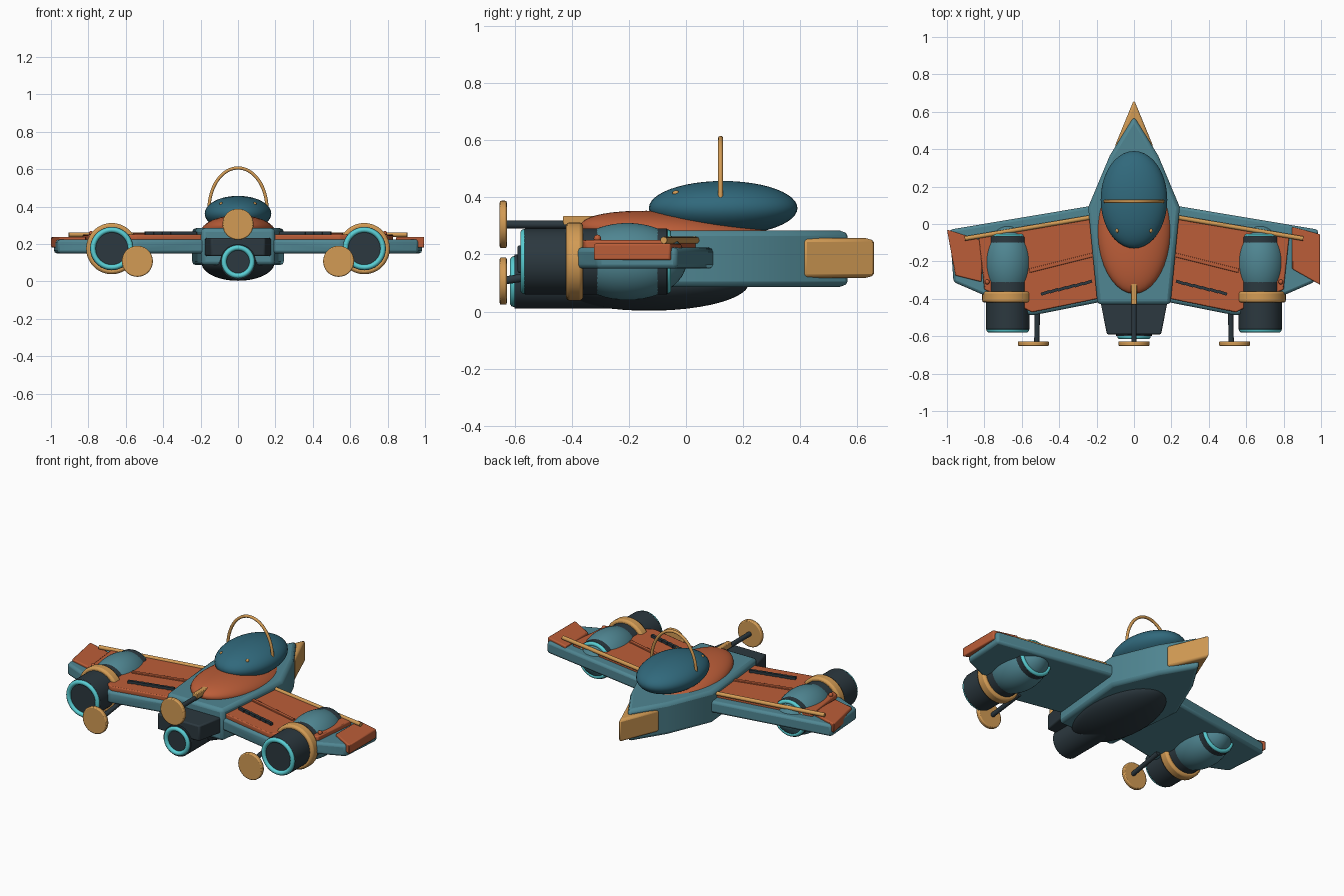
import bpy, bmesh, math
from mathutils import Vector

if "Cube" in bpy.data.objects:
    bpy.data.objects.remove(bpy.data.objects["Cube"])

def mat(name, r, g, b):
    m = bpy.data.materials.new(name)
    m.diffuse_color = (r, g, b, 1)
    m.use_nodes = True
    m.node_tree.nodes["Principled BSDF"].inputs["Base Color"].default_value = m.diffuse_color
    return m

TEAL = mat("teal", 0.08, 0.24, 0.29)
GLASS = mat("deep_teal", 0.03, 0.14, 0.20)
ORANGE = mat("orange", 0.50, 0.11, 0.04)
GOLD = mat("gold", 0.65, 0.33, 0.09)
DARK = mat("dark", 0.025, 0.04, 0.05)
CYAN = mat("cyan", 0.10, 0.62, 0.66)

def finish(ob, name, m, smooth=True):
    ob.name = name
    ob.data.materials.append(m)
    if smooth:
        bpy.ops.object.select_all(action='DESELECT')
        ob.select_set(True)
        bpy.context.view_layer.objects.active = ob
        bpy.ops.object.shade_smooth_by_angle(angle=math.radians(40))
    return ob

def prism(name, pts, z0, z1, m, bevel=0.012):
    """Extrude a plan outline from z0 to z1 with rounded edges."""
    bm = bmesh.new()
    f = bm.faces.new([bm.verts.new((x, y, z0)) for x, y in pts])
    ext = bmesh.ops.extrude_face_region(bm, geom=[f])
    bmesh.ops.translate(bm, vec=(0, 0, z1 - z0),
                        verts=[v for v in ext['geom'] if isinstance(v, bmesh.types.BMVert)])
    bmesh.ops.recalc_face_normals(bm, faces=bm.faces)
    me = bpy.data.meshes.new(name)
    bm.to_mesh(me)
    bm.free()
    ob = bpy.data.objects.new(name, me)
    bpy.context.collection.objects.link(ob)
    if bevel:
        b = ob.modifiers.new("bevel", 'BEVEL')
        b.width, b.segments = bevel, 2
    return finish(ob, name, m)

def ellipsoid(name, loc, radii, m, tilt=0):
    bpy.ops.mesh.primitive_uv_sphere_add(segments=40, ring_count=24, location=loc,
                                         rotation=(tilt, 0, 0))
    ob = bpy.context.object
    ob.scale = radii
    return finish(ob, name, m)

def rod(name, a, b, r, m, bevel=0, verts=36):
    a, b = Vector(a), Vector(b)
    d = b - a
    bpy.ops.mesh.primitive_cylinder_add(vertices=verts, radius=r, depth=d.length,
                                        location=(a + b) / 2)
    ob = bpy.context.object
    ob.rotation_euler = d.to_track_quat('Z', 'Y').to_euler()
    if bevel:
        w = ob.modifiers.new("bevel", 'BEVEL')
        w.width, w.segments = bevel, 2
    return finish(ob, name, m)

def ring(name, loc, R, r, m):
    bpy.ops.mesh.primitive_torus_add(major_radius=R, minor_radius=r, major_segments=40,
                                     minor_segments=10, location=loc,
                                     rotation=(math.pi / 2, 0, 0))
    return finish(bpy.context.object, name, m)

def sym(half):
    """Mirror a half outline across x = 0."""
    return half + [(-x, y) for x, y in reversed(half) if x > 0]

def strip(a, b, w):
    """Plan outline of a thin bar from a to b."""
    a, b = Vector(a), Vector(b)
    n = (b - a).normalized().orthogonal() * w / 2
    return [tuple(p) for p in (a + n, b + n, b - n, a - n)]

# Fuselage and nose
prism("fuselage", sym([(0, 0.575), (0.13, 0.365), (0.245, 0.09), (0.195, -0.43)]),
      0.086, 0.284, TEAL, 0.02)
prism("nose_cone", sym([(0, 0.665), (0.105, 0.41)]), 0.118, 0.257, GOLD, 0.014)
ellipsoid("belly", (0, -0.13, 0.1), (0.195, 0.35, 0.097), DARK)
ellipsoid("spine_fairing", (0, -0.005, 0.26), (0.2, 0.37, 0.085), ORANGE, -math.radians(6))

# Canopy, hoop and studs
ellipsoid("canopy", (0, 0.13, 0.362), (0.178, 0.26, 0.095), GLASS)
cu = bpy.data.curves.new("canopy_hoop", 'CURVE')
cu.dimensions = '3D'
cu.bevel_depth, cu.bevel_resolution = 0.009, 3
sp = cu.splines.new('POLY')
sp.points.add(32)
for i, p in enumerate(sp.points):
    t = math.pi * i / 32
    p.co = (0.155 * math.cos(t), 0.121, 0.385 + 0.221 * math.sin(t), 1)
cu.materials.append(GOLD)
bpy.context.collection.objects.link(bpy.data.objects.new("canopy_hoop", cu))
for s in (-1, 1):
    ellipsoid("canopy_stud", (s * 0.09, -0.035, 0.415), (0.009, 0.012, 0.009), GOLD)

# Rear block and centre nozzle
prism("rear_block", sym([(0.18, -0.41), (0.145, -0.59)]), 0.135, 0.232, DARK, 0.008)
rod("centre_nozzle", (0, -0.6, 0.105), (0, -0.2, 0.105), 0.095, DARK)
ring("centre_nozzle_ring", (0, -0.602, 0.105), 0.075, 0.014, CYAN)

# Spine mount and rear dish
prism("spine_mount", [(-0.015, -0.43), (0.015, -0.43), (0.015, -0.26), (-0.015, -0.26)],
      0.303, 0.335, GOLD, 0.004)
rod("centre_dish_arm", (0, -0.64, 0.305), (0, -0.3, 0.305), 0.014, DARK)
rod("centre_dish", (0, -0.652, 0.305), (0, -0.627, 0.305), 0.083, GOLD, 0.006)

for s, side in ((-1, "left"), (1, "right")):
    def P(pts):
        return [(s * x, y) for x, y in pts]

    # Wing and raised panel
    prism(side + "_wing", P([(0.18, 0.105), (0.985, -0.03), (0.965, -0.31),
                             (0.55, -0.49), (0.17, -0.415)]), 0.15, 0.224, TEAL, 0.015)
    prism(side + "_wing_panel", P([(0.2, 0.04), (0.83, -0.065), (0.8, -0.35),
                                   (0.545, -0.472), (0.17, -0.395)]), 0.215, 0.25, ORANGE, 0.006)
    # Panel ribs and vent slats
    prism(side + "_panel_rib", P(strip((0.2, -0.16), (0.56, -0.25), 0.022)),
          0.245, 0.258, ORANGE, 0.003)
    for i in range(6):
        x = 0.225 + 0.045 * i
        y = -0.305 - 0.011 * i
        prism(side + "_vent_slat", P(strip((x, y), (x + 0.047, y - 0.016), 0.016)),
              0.245, 0.266, DARK, 0)
    # Leading edge rail
    rod(side + "_rail", (s * 0.225, 0.037, 0.25), (s * 0.905, -0.078, 0.25), 0.012, GOLD, 0, 16)

    # Engine nacelle
    X, Z = s * 0.675, 0.175
    ellipsoid(side + "_nacelle", (X, -0.205, Z), (0.135, 0.207, 0.135), TEAL)
    rod(side + "_engine_core", (X, -0.565, Z), (X, -0.065, Z), 0.116, DARK, 0.004)
    ring(side + "_intake_ring", (X, -0.065, Z), 0.1, 0.013, CYAN)
    rod(side + "_engine_band", (X, -0.42, Z), (X, -0.36, Z), 0.137, GOLD, 0.012)
    ring(side + "_exhaust_ring", (X, -0.566, Z), 0.1, 0.014, CYAN)
    ellipsoid(side + "_nacelle_stud", (s * 0.785, -0.31, 0.256), (0.013,) * 3, ORANGE)

    # Lower dish on its arm
    rod(side + "_dish_arm", (s * 0.52, -0.64, 0.108), (s * 0.515, -0.4, 0.145), 0.014, DARK)
    rod(side + "_dish", (s * 0.538, -0.652, 0.107), (s * 0.538, -0.627, 0.107), 0.083, GOLD, 0.006)

# Wing tip fins, both skewed the same way
prism("left_tip_fin", [(-1.0, -0.03), (-0.81, -0.09), (-0.815, -0.31), (-0.955, -0.275)],
      0.18, 0.238, ORANGE, 0.006)
prism("right_tip_fin", [(0.845, -0.015), (0.995, -0.055), (0.995, -0.325), (0.845, -0.24)],
      0.18, 0.238, ORANGE, 0.006)
